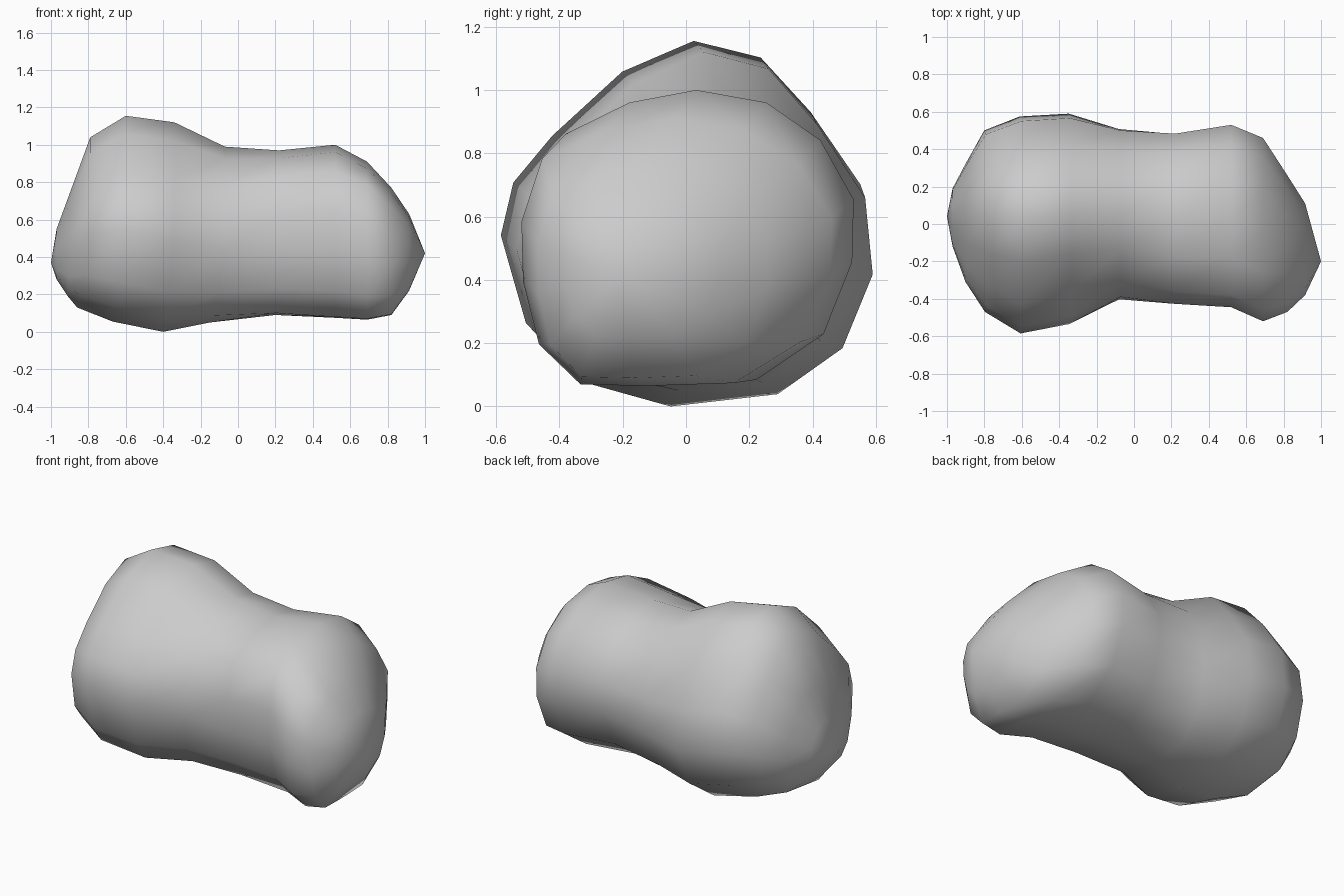
import bpy, bmesh

if "Cube" in bpy.data.objects:
    bpy.data.objects.remove(bpy.data.objects["Cube"])

# Cross-sections (y, z) of the two lobes, seen from the right
BIG = [(.03, 1.155), (.245, 1.10), (.405, .92), (.565, .68), (.59, .43), (.49, .19), (.275, .04),
       (-.08, 0), (-.39, .085), (-.51, .22), (-.59, .51), (-.55, .685), (-.425, .84), (-.20, 1.053)]
SMALL = [(.03, 1.0), (.25, .96), (.42, .84), (.525, .65), (.52, .45), (.43, .22), (.22, .075),
         (-.05, .065), (-.26, .07), (-.39, .21), (-.44, .43), (-.445, .64), (-.38, .86), (-.18, .96)]

# Stations: x, y min, y max, z min, z max, blend big->small, backward lean of the underside
RINGS = [(-.97, -.12, .19, .28, .55, 0, 0),
         (-.90, -.31, .32, .19, .74, 0, .01),
         (-.79, -.47, .50, .13, 1.04, 0, .07),
         (-.60, -.585, .575, .055, 1.155, 0, .07),
         (-.34, -.535, .59, .0, 1.12, 0, .06),
         (-.07, -.405, .51, .05, .99, .5, .08),
         (.22, -.43, .485, .09, .97, .9, .02),
         (.52, -.445, .53, .075, 1.0, 1, 0),
         (.69, -.52, .46, .065, .91, 1, 0),
         (.82, -.47, .26, .09, .77, 1, 0),
         (.915, -.38, .11, .22, .63, 1, 0)]


def unit(section):
    """Scale a cross-section into a 0..1 box."""
    ys, zs = zip(*section)
    return [((y - min(ys)) / (max(ys) - min(ys)), (z - min(zs)) / (max(zs) - min(zs)))
            for y, z in section]


# Body: rings lofted along x, closed to a point at each end
bm = bmesh.new()
loops = []
for x, y0, y1, z0, z1, t, lean in RINGS:
    loop = []
    for (a, b), (c, d) in zip(unit(BIG), unit(SMALL)):
        u, v = a + (c - a) * t, b + (d - b) * t
        loop.append(bm.verts.new((x - lean * (1 - v) ** 4, y0 + (y1 - y0) * u, z0 + (z1 - z0) * v)))
    loops.append(loop)

n = len(BIG)
for p, q in zip(loops, loops[1:]):
    for i in range(n):
        j = (i + 1) % n
        bm.faces.new((p[i], p[j], q[j], q[i]))
for loop, tip in ((loops[0], (-1, .04, .37)), (loops[-1], (1, -.20, .42))):
    v = bm.verts.new(tip)
    for i in range(n):
        bm.faces.new((loop[i], loop[(i + 1) % n], v))

bmesh.ops.recalc_face_normals(bm, faces=bm.faces)
for f in bm.faces:
    f.smooth = True
mesh = bpy.data.meshes.new("peanut_body")
bm.to_mesh(mesh)
bm.free()
bpy.context.collection.objects.link(bpy.data.objects.new("peanut_body", mesh))
